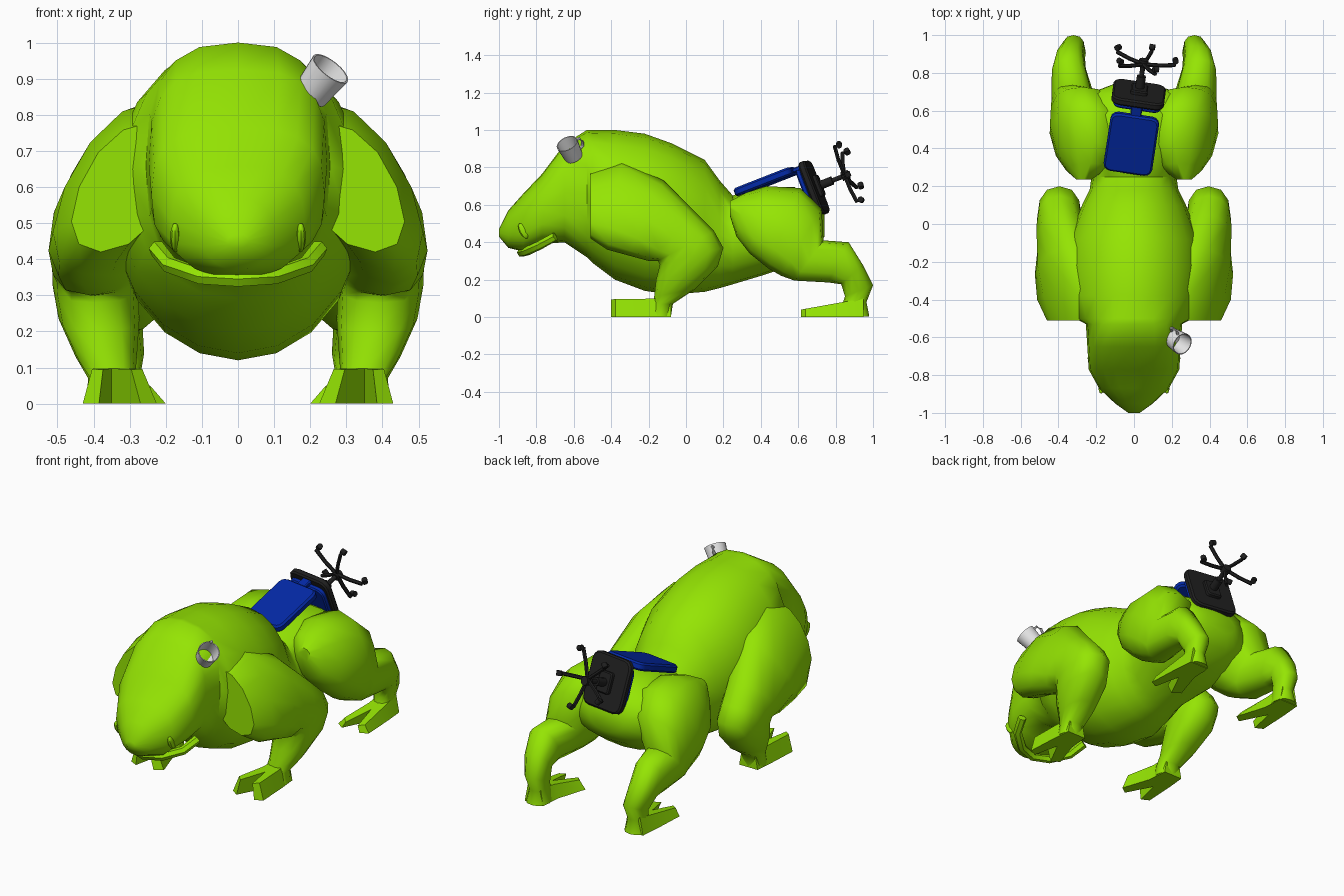
import bpy, bmesh, math
from mathutils import Vector, Matrix

if "Cube" in bpy.data.objects:
    bpy.data.objects.remove(bpy.data.objects["Cube"])


def material(name, rgb):
    m = bpy.data.materials.new(name)
    m.diffuse_color = (*rgb, 1)
    m.use_nodes = True
    m.node_tree.nodes["Principled BSDF"].inputs["Base Color"].default_value = m.diffuse_color
    return m


GREEN = material("lime green", (0.30, 0.78, 0.001))
BLUE = material("chair blue", (0.001, 0.022, 0.38))
BLACK = material("chair black", (0.014, 0.014, 0.014))
GREY = material("mug grey", (0.82, 0.82, 0.82))


def finish(bm, name, mat, angle=40):
    bmesh.ops.recalc_face_normals(bm, faces=bm.faces)
    me = bpy.data.meshes.new(name)
    bm.to_mesh(me)
    bm.free()
    ob = bpy.data.objects.new(name, me)
    bpy.context.collection.objects.link(ob)
    me.materials.append(mat)
    bpy.ops.object.select_all(action='DESELECT')
    ob.select_set(True)
    bpy.context.view_layer.objects.active = ob
    bpy.ops.object.shade_smooth_by_angle(angle=math.radians(angle))
    return ob


def mirror(ob):
    mod = ob.modifiers.new("mirror", 'MIRROR')
    mod.use_mirror_merge = False
    return ob


def spow(v, n):
    return math.copysign(abs(v) ** (2 / n), v)


def loft(name, sections, sides, mat):
    """sections: (centre x, half width, upper (y, z), lower (y, z), roundness, inward lean)"""
    bm = bmesh.new()
    rings = []
    for cx, rx, up, low, n, lean in sections:
        a, b = Vector((0, *up)), Vector((0, *low))
        mid, half = (a + b) / 2, (a - b) / 2
        ring = []
        for i in range(sides):
            t = 2 * math.pi * i / sides
            c = spow(math.cos(t), n)
            p = mid + half * c
            ring.append(bm.verts.new((cx + rx * spow(math.sin(t), n) - lean * c, p.y, p.z)))
        rings.append(ring)
    for r, s in zip(rings, rings[1:]):
        for i in range(sides):
            j = (i + 1) % sides
            bm.faces.new((r[i], r[j], s[j], s[i]))
    bm.faces.new(rings[0])
    bm.faces.new(rings[-1])
    return finish(bm, name, mat, 50)


# head and torso: y, top z, bottom z, half width, roundness
TORSO = [(-1.0, .47, .43, .03, 2), (-.95, .57, .37, .10, 2.2), (-.87, .66, .35, .185, 2.5),
         (-.77, .765, .39, .24, 2.8), (-.65, .925, .40, .247, 3), (-.53, 1.0, .32, .255, 2.7),
         (-.50, 1.0, .29, .31, 2.1), (-.38, 1.0, .20, .345, 2), (-.22, .98, .14, .355, 2),
         (-.08, .93, .12, .345, 2), (.10, .84, .135, .275, 2), (.18, .73, .155, .235, 2),
         (.25, .65, .175, .225, 2), (.40, .695, .22, .28, 2.2), (.58, .695, .28, .29, 2.3),
         (.69, .63, .36, .24, 2.4), (.74, .55, .43, .11, 2)]
loft("body", [(0, w, (y, t), (y, b), n, 0) for y, t, b, w, n in TORSO], 20, GREEN)

# front legs: sloping shoulder, bent elbow, wrist
mirror(loft("front_leg", [
    (.31, .13, (-.51, .78), (-.51, .42), 2.2, .07),
    (.33, .15, (-.34, .84), (-.42, .36), 2.1, .10),
    (.37, .14, (-.12, .73), (-.31, .33), 2.2, .06),
    (.39, .125, (.05, .56), (-.20, .30), 2.4, .02),
    (.395, .12, (.15, .46), (-.15, .30), 2.4, 0),
    (.395, .118, (.20, .37), (-.14, .28), 2.4, 0),
    (.385, .112, (.17, .27), (-.16, .20), 2.4, 0),
    (.365, .085, (.05, .15), (-.17, .11), 2.4, 0),
    (.35, .065, (-.07, .07), (-.18, .07), 2.4, 0),
    (.35, .07, (-.08, .005), (-.19, .005), 2.4, 0)], 12, GREEN))

# hind legs: thigh, knee, shin, ankle
mirror(loft("hind_leg", [
    (.265, .04, (.235, .62), (.235, .54), 2, 0),
    (.25, .11, (.32, .665), (.27, .43), 2.3, .02),
    (.255, .155, (.43, .70), (.34, .34), 2.3, .04),
    (.27, .175, (.61, .69), (.44, .26), 2.3, .04),
    (.29, .15, (.725, .58), (.51, .22), 2.4, .02),
    (.325, .112, (.735, .41), (.58, .195), 2.4, 0),
    (.345, .09, (.87, .40), (.76, .185), 2.4, 0),
    (.34, .075, (.945, .28), (.83, .175), 2.4, 0),
    (.32, .06, (1.0, .17), (.85, .11), 2.4, 0),
    (.32, .05, (.965, .08), (.84, .08), 2.4, 0),
    (.32, .065, (.98, .003), (.83, .003), 2.4, 0)], 12, GREEN))


# two-toed feet
def foot(name, dx, heel, length, tip_z):
    outline = [(-.06, 0), (.06, 0), (.07, .35), (.08, .93), (.035, 1), (0, .52),
               (-.08, 1), (-.125, .9), (-.07, .38)]
    bm = bmesh.new()
    low = [bm.verts.new((dx + x, heel - t * length, 0)) for x, t in outline]
    top = [bm.verts.new((dx + .68 * x, heel - t * length, .10 + (tip_z - .10) * t))
           for x, t in outline]
    bm.faces.new(low)
    bm.faces.new(top)
    for i in range(len(low)):
        j = (i + 1) % len(low)
        bm.faces.new((low[i], low[j], top[j], top[i]))
    mirror(finish(bm, name, GREEN, 25))


foot("front_foot", .35, -.08, .32, .095)
foot("hind_foot", .325, .95, .335, .04)


def tube(name, points, radius, mat, matrix=Matrix(), sides=8):
    bm = bmesh.new()
    pts = [Vector(p) for p in points]
    rings = []
    for i, p in enumerate(pts):
        d = pts[min(i + 1, len(pts) - 1)] - pts[max(i - 1, 0)]
        q = d.to_track_quat('Z', 'Y')
        rings.append([bm.verts.new(p + q @ Vector((radius * math.cos(a), radius * math.sin(a), 0)))
                      for a in [2 * math.pi * k / sides for k in range(sides)]])
    for r, s in zip(rings, rings[1:]):
        for k in range(sides):
            bm.faces.new((r[k], r[k - 1], s[k - 1], s[k]))
    bm.faces.new(rings[0])
    bm.faces.new(rings[-1])
    ob = finish(bm, name, mat)
    ob.matrix_world = matrix
    return ob


# lower lip and eyes
LIP = [(.225, -.70, .43), (.19, -.78, .385), (.10, -.85, .352), (0, -.88, .345)]
tube("lip", LIP + [(-x, y, z) for x, y, z in LIP[-2::-1]], .024, GREEN, sides=6)
bm = bmesh.new()
bmesh.ops.create_uvsphere(bm, u_segments=8, v_segments=6, radius=1,
                          matrix=Matrix.Translation((.174, -.87, .46)) @ Matrix.Rotation(.5, 4, 'X')
                          @ Matrix.Diagonal((.014, .022, .045, 1)))
mirror(finish(bm, "eye", GREEN))


def frame(x, z, origin):
    z = Vector(z).normalized()
    y = z.cross(Vector(x)).normalized()
    m = Matrix((y.cross(z), y, z)).transposed().to_4x4()
    return Matrix.Translation(origin) @ m


# mug: one lathed wall with an inside, plus a handle
mug = frame((-.3, .9, .6), (.055, -.035, .07), (.200, -.600, .856))
bm = bmesh.new()
rings = [[bm.verts.new((r * math.cos(a), r * math.sin(a), z))
          for a in [2 * math.pi * k / 20 for k in range(20)]]
         for r, z in [(.050, 0), (.060, .098), (.055, .098), (.046, .008)]]
for r, s in zip(rings, rings[1:]):
    for k in range(20):
        bm.faces.new((r[k], r[k - 1], s[k - 1], s[k]))
bm.faces.new(rings[0])
bm.faces.new(rings[-1])
finish(bm, "mug", GREY).matrix_world = mug
tube("mug_handle", [(.053, 0, .08), (.074, 0, .078), (.082, 0, .05), (.072, 0, .025), (.05, 0, .02)],
     .008, GREY, mug)

# tipped-over office chair: local x = sideways, y = towards seat front, z = towards wheels
W, F = Vector((.14, .92, .36)).normalized(), Vector((.05, .38, -.92))
chair = frame(F.cross(W), W, (.022, .668, .685))


def slab(name, size, centre, mat, bevel):
    bm = bmesh.new()
    bmesh.ops.create_cube(bm, size=1, matrix=Matrix.Translation(centre) @ Matrix.Diagonal((*size, 1)))
    thin = min(range(3), key=lambda i: size[i])
    corners = [e for e in bm.edges
               if abs((e.verts[0].co - e.verts[1].co)[thin]) > size[thin] * .9]
    bmesh.ops.bevel(bm, geom=corners, offset=bevel, segments=3, affect='EDGES', profile=.5)
    rim = [e for e in bm.edges
           if abs((e.verts[0].co - e.verts[1].co)[thin]) < 1e-5]
    bmesh.ops.bevel(bm, geom=rim, offset=size[thin] * .22, segments=1, affect='EDGES')
    finish(bm, name, mat).matrix_world = chair


slab("seat_cushion", (.25, .25, .03), (0, .01, -.015), BLUE, .04)
slab("seat_shell", (.28, .30, .04), (0, 0, .018), BLACK, .05)
slab("backrest", (.26, .045, .33), (0, -.125, -.215), BLUE, .04)
slab("backrest_bracket", (.06, .025, .08), (0, -.125, -.03), BLUE, .01)
slab("seat_mechanism", (.09, .12, .03), (0, 0, .045), BLACK, .015)
tube("gas_post", [(0, 0, .04), (0, 0, .125)], .024, BLACK, chair, 10)
tube("post_rod", [(0, 0, .11), (0, 0, .21)], .013, BLACK, chair, 10)
tube("base_hub", [(0, 0, .18), (0, 0, .22)], .025, BLACK, chair, 10)
for i in range(5):
    turn = chair @ Matrix.Translation((0, -.01, .012)) @ Matrix.Rotation(math.radians(72 * i - 12), 4, 'Z')
    tube("base_spoke", [(0, .01, .185), (0, .09, .188), (0, .17, .20)], .011, BLACK, turn, 6)
    tube("caster_stem", [(0, .165, .195), (0, .165, .225)], .008, BLACK, turn, 6)
    tube("caster_wheel", [(-.014, .167, .225), (.014, .167, .225)], .016, BLACK, turn, 10)
